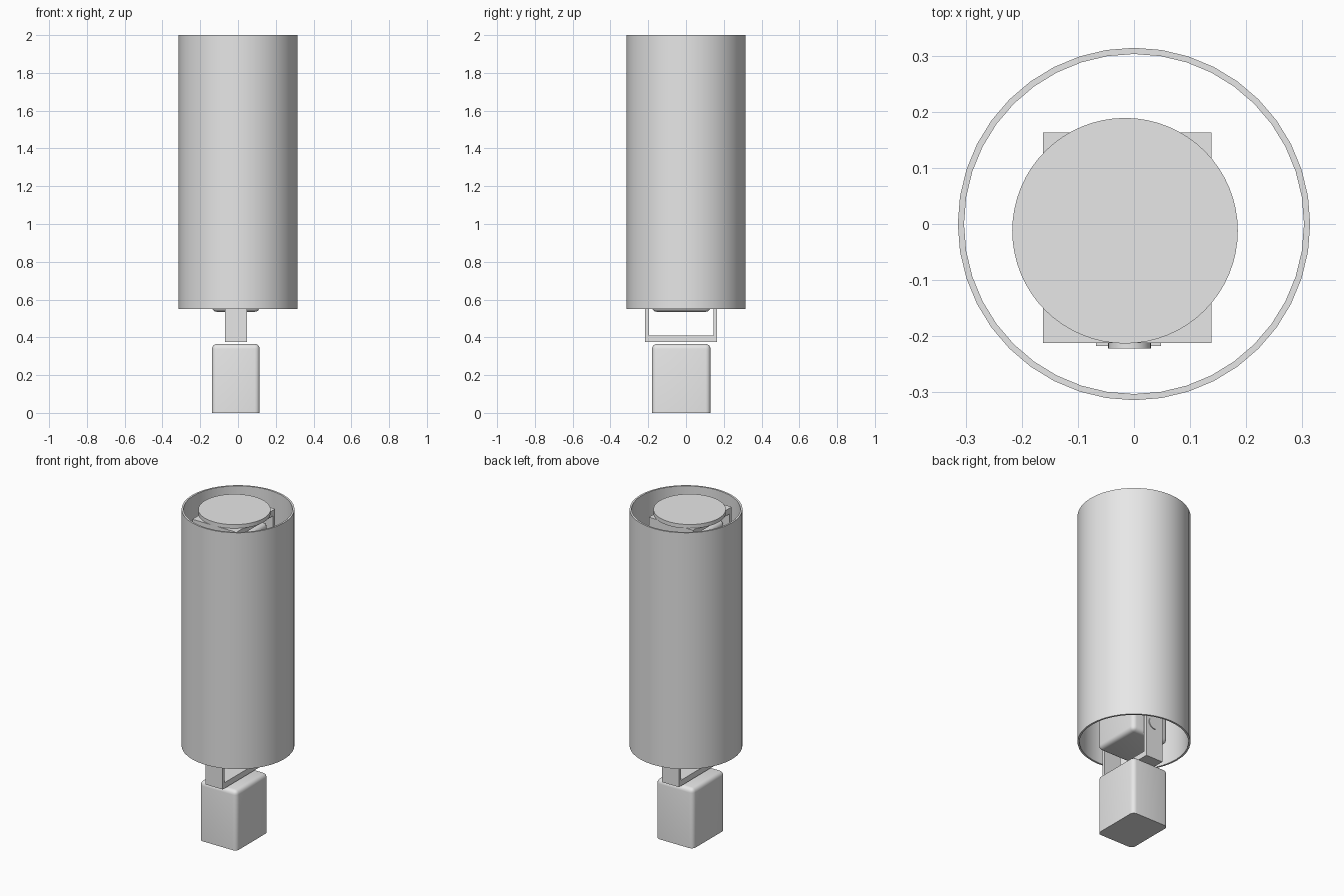
import bpy, bmesh, math
from mathutils import Matrix

if "Cube" in bpy.data.objects:
    bpy.data.objects.remove(bpy.data.objects["Cube"], do_unlink=True)

grey = bpy.data.materials.new("light grey")
grey.use_nodes = True
grey.diffuse_color = (0.8, 0.8, 0.8, 1)
grey.node_tree.nodes["Principled BSDF"].inputs["Base Color"].default_value = (0.8, 0.8, 0.8, 1)


def finish(name, bm, smooth=False):
    bmesh.ops.recalc_face_normals(bm, faces=bm.faces)
    mesh = bpy.data.meshes.new(name)
    bm.to_mesh(mesh)
    bm.free()
    mesh.materials.append(grey)
    obj = bpy.data.objects.new(name, mesh)
    bpy.context.collection.objects.link(obj)
    if smooth:
        bpy.ops.object.select_all(action='DESELECT')
        obj.select_set(True)
        bpy.context.view_layer.objects.active = obj
        bpy.ops.object.shade_smooth_by_angle(angle=math.radians(35))
    return obj


def add_box(bm, x, y, z):
    size = [b - a for a, b in (x, y, z)]
    mid = [(a + b) / 2 for a, b in (x, y, z)]
    return bmesh.ops.create_cube(
        bm, size=1, matrix=Matrix.Translation(mid) @ Matrix.Diagonal((*size, 1)))


def motor(name, z0, z1, round_top):
    # Body with rounded upright edges and one rounded end
    bm = bmesh.new()
    add_box(bm, (-0.138, 0.115), (-0.18, 0.13), (z0, z1))
    flat_z = z0 if round_top else z1
    edges = [e for e in bm.edges if any(abs(v.co.z - flat_z) > 1e-4 for v in e.verts)]
    bmesh.ops.bevel(bm, geom=edges, offset=0.026, segments=4, profile=0.5, affect='EDGES')
    finish(name, bm, True)


def cylinder(name, centre, radius, depth, sides, along_y=False):
    bm = bmesh.new()
    turn = Matrix.Rotation(math.pi / 2, 4, 'X') if along_y else Matrix()
    bmesh.ops.create_cone(bm, cap_ends=True, segments=sides, radius1=radius, radius2=radius,
                          depth=depth, matrix=Matrix.Translation(centre) @ turn)
    finish(name, bm, True)


def bracket(name, x, y, z_plate, z_leg, wall, plate):
    # U profile in the y-z plane, extruded along x
    s = 1 if z_leg > z_plate else -1
    a, b = y
    inner = z_plate + s * plate
    profile = [(a, z_plate), (b, z_plate), (b, z_leg), (b - wall, z_leg),
               (b - wall, inner), (a + wall, inner), (a + wall, z_leg), (a, z_leg)]
    bm = bmesh.new()
    face = bm.faces.new([bm.verts.new((x[0], *p)) for p in profile])
    new = bmesh.ops.extrude_face_region(bm, geom=[face])["geom"]
    bmesh.ops.translate(bm, vec=(x[1] - x[0], 0, 0),
                        verts=[g for g in new if isinstance(g, bmesh.types.BMVert)])
    finish(name, bm)


def sleeve(outer, inner, z0, z1, sides=40):
    # Open tube spun from a rectangular wall section
    bm = bmesh.new()
    section = [(outer, z0), (outer, z1), (inner, z1), (inner, z0)]
    rings = [[bm.verts.new((r * math.cos(t), r * math.sin(t), z)) for r, z in section]
             for t in (math.tau * i / sides for i in range(sides))]
    for i, ring in enumerate(rings):
        following = rings[(i + 1) % sides]
        for j in range(4):
            k = (j + 1) % 4
            bm.faces.new((ring[j], following[j], following[k], ring[k]))
    finish("outer_sleeve", bm, True)


sleeve(0.314, 0.303, 0.55, 2.0)

# Lower joint
motor("lower_motor", 0.0, 0.365, True)
bracket("lower_bracket", (-0.068, 0.048), (-0.217, 0.165), 0.375, 0.66, 0.02, 0.035)
motor("hinge_motor", 0.535, 0.9, False)

# Upper joint
motor("upper_motor", 1.53, 1.9, True)
bracket("upper_bracket", (-0.162, 0.138), (-0.212, 0.163), 1.975, 1.75, 0.02, 0.035)
cylinder("top_disc", (-0.016, -0.012, 1.986), 0.201, 0.024, 64)

# Hinge pins on both faces of each bracket
for label, z in (("lower", 0.6), ("upper", 1.82)):
    for side, y in (("front", -0.212), ("back", 0.16)):
        cylinder(f"{label}_{side}_pin", (-0.008, y, z), 0.038, 0.02, 32, True)

# Column joining the two inner motors
bm = bmesh.new()
add_box(bm, (-0.1, 0.08), (-0.14, 0.09), (0.89, 1.54))
finish("inner_column", bm)
